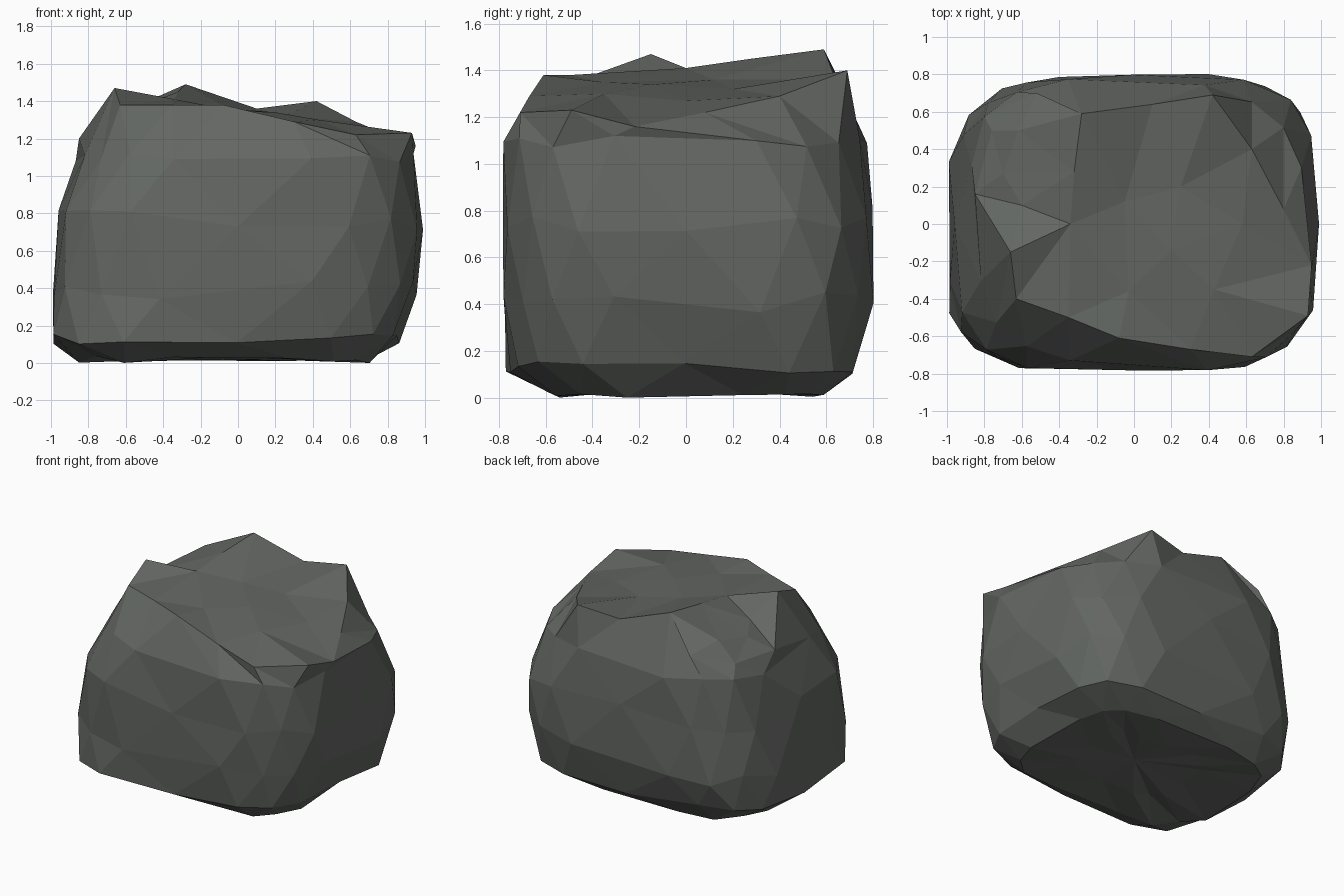
import bpy
import bmesh
import math
import random
from mathutils import Vector
from mathutils.geometry import delaunay_2d_cdt

random.seed(4)
SIDES = 16

default = bpy.data.objects.get("Cube")
if default:
    bpy.data.objects.remove(default)


def make_material(name, colour):
    mat = bpy.data.materials.new(name)
    mat.use_nodes = True
    mat.diffuse_color = colour
    bsdf = mat.node_tree.nodes["Principled BSDF"]
    bsdf.inputs["Base Color"].default_value = colour
    bsdf.inputs["Roughness"].default_value = 0.9
    return mat


def rounded(value, power=0.55):
    """Push a sine or cosine outward to give a boxy oval."""
    return math.copysign(abs(value) ** power, value)


def add_ring(bm, z, left, right, front, back, corner, wobble, offset):
    """One boxy cross-section; corner swells or trims one pair of corners."""
    ring = []
    for i in range(SIDES):
        angle = math.tau * (i + offset) / SIDES
        u, v = rounded(math.cos(angle)), rounded(math.sin(angle))
        swell = 1 + corner * max(0, u * v)
        x = u * swell * (right if u > 0 else -left)
        y = v * swell * (back if v > 0 else -front)
        dx, dy, dz = [random.uniform(-1, 1) for _ in range(3)]
        ring.append(bm.verts.new((x + dx * 0.012, y + dy * 0.012, z + dz * wobble)))
    return ring


def stitch(bm, low, high, high_ahead):
    """Join two rings with a staggered band of triangles."""
    for i in range(SIDES):
        j = (i + 1) % SIDES
        if high_ahead:
            triangles = ((low[i], low[j], high[i]), (low[j], high[j], high[i]))
        else:
            triangles = ((low[i], high[j], high[i]), (low[i], low[j], high[j]))
        for triangle in triangles:
            bm.faces.new(triangle)


# Cross-sections upward: z, left, right, front, back, corner, wobble
sections = [
    (0.03, -0.45, 0.38, -0.33, 0.33, 0, 0.02),
    (0.02, -0.85, 0.70, -0.61, 0.59, 0, 0.02),
    (0.13, -0.98, 0.86, -0.76, 0.72, 0.09, 0.03),
    (0.40, -0.99, 0.95, -0.78, 0.79, 0.04, 0.06),
    (0.77, -0.95, 0.99, -0.79, 0.79, 0.02, 0.06),
    (1.10, -0.88, 0.96, -0.78, 0.78, -0.13, 0.03),
]

# Shoulder of the boulder, anticlockwise from the left side
rim_points = [
    (.95, -.22, 1.16), (.8, .08, 1.22), (.63, .4, 1.29), (.42, .69, 1.4),
    (.1, .64, 1.36), (-.28, .59, 1.49), (-.52, .7, 1.27), (-.76, .5, 1.2),
    (-.85, .16, 1.2), (-.66, -.15, 1.47), (-.63, -.4, 1.38), (-.35, -.5, 1.38),
    (-.08, -.61, 1.38), (.3, -.67, 1.29), (.63, -.71, 1.22), (.93, -.49, 1.23),
]

# Peaks and hollows of the crown
crown_points = [
    (-.32, .28, 1.45), (-.34, 0, 1.41), (-.05, .12, 1.36), (.2, -.14, 1.34),
    (.43, -.35, 1.3), (.25, .2, 1.32), (-.03, -.36, 1.35), (-.6, .1, 1.34),
    (-.7, .27, 1.3), (-.62, .5, 1.34), (.58, 0, 1.27),
]

bm = bmesh.new()

# Underside and walls
rings = [add_ring(bm, *section, index % 2 / 2) for index, section in enumerate(sections)]
rings.append([bm.verts.new(p) for p in rim_points])
for index in range(len(rings) - 1):
    stitch(bm, rings[index], rings[index + 1], index % 2 == 0)
hub = bm.verts.new((0, 0, 0.05))
for i in range(SIDES):
    bm.faces.new((hub, rings[0][(i + 1) % SIDES], rings[0][i]))

# Crown, triangulated across the shoulder outline
top = rings[-1] + [bm.verts.new(p) for p in crown_points]
result = delaunay_2d_cdt([Vector(v.co.xy) for v in top], [], [list(range(SIDES))], 1, 1e-5)
triangles, origins = result[2], result[3]
for triangle in triangles:
    bm.faces.new([top[origins[i][0]] for i in triangle])

bmesh.ops.recalc_face_normals(bm, faces=bm.faces)
mesh = bpy.data.meshes.new("boulder")
bm.to_mesh(mesh)
bm.free()
mesh.materials.append(make_material("dark grey stone", (0.125, 0.135, 0.125, 1)))
boulder = bpy.data.objects.new("boulder", mesh)
bpy.context.scene.collection.objects.link(boulder)
